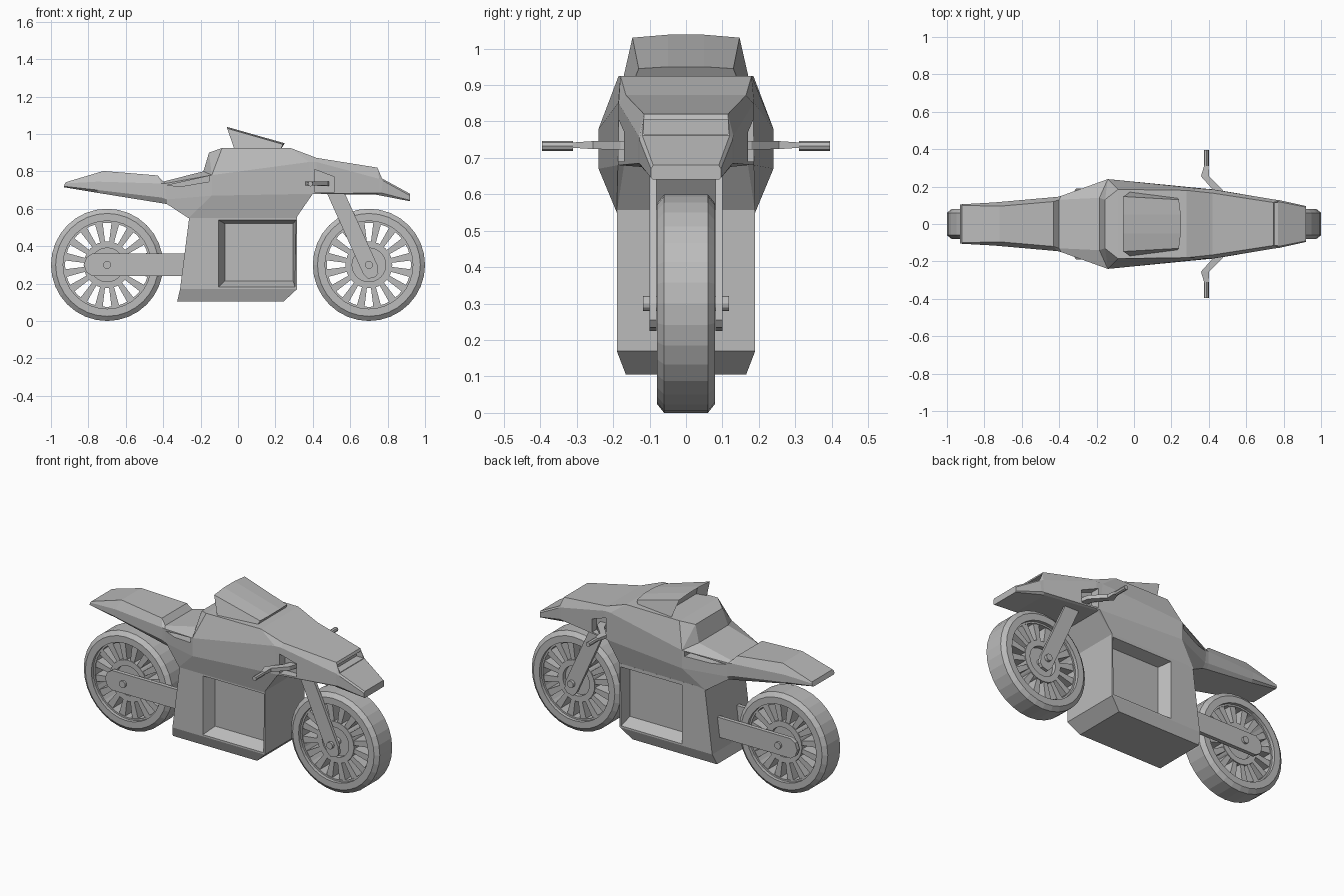
import bpy, bmesh, math
from mathutils import Vector

if "Cube" in bpy.data.objects:
    bpy.data.objects.remove(bpy.data.objects["Cube"])

grey = bpy.data.materials.new("mid grey")
grey.diffuse_color = (0.5, 0.5, 0.5, 1)
grey.use_nodes = True
grey.node_tree.nodes["Principled BSDF"].inputs["Base Color"].default_value = grey.diffuse_color


def finish(name, bm, cutters=()):
    bmesh.ops.remove_doubles(bm, verts=bm.verts, dist=1e-5)
    bmesh.ops.recalc_face_normals(bm, faces=bm.faces)
    me = bpy.data.meshes.new(name)
    bm.to_mesh(me)
    bm.free()
    ob = bpy.data.objects.new(name, me)
    bpy.context.collection.objects.link(ob)
    me.materials.append(grey)
    for c in cutters:
        m = ob.modifiers.new("cut", 'BOOLEAN')
        m.operation, m.object, m.solver = 'DIFFERENCE', c, 'EXACT'
        c.hide_render = True
        c.hide_set(True)
    return ob


def loft(bm, rings, closed=False):
    """Skin rings of 3D points; cap the ends unless closed."""
    rows = [[bm.verts.new(p) for p in r] for r in rings]
    n = len(rows[0])
    pairs = list(zip(rows, rows[1:])) + ([(rows[-1], rows[0])] if closed else [])
    for a, b in pairs:
        for i in range(n):
            j = (i + 1) % n
            bm.faces.new((a[i], a[j], b[j], b[i]))
    if not closed:
        bm.faces.new(rows[0][::-1])
        bm.faces.new(rows[-1])


def plate(bm, outline, y0, y1):
    """Prism of an x/z outline between two y values."""
    loft(bm, [[(x, y, z) for x, z in outline] for y in (y0, y1)])


def spin(bm, cx, cz, profile, n=32):
    """Lathe a closed (radius, y) profile about the wheel axle."""
    rings = []
    for i in range(n):
        a = 2 * math.pi * i / n
        rings.append([(cx + r * math.sin(a), y, cz + r * math.cos(a)) for r, y in profile])
    loft(bm, rings, closed=True)


def cylinder(bm, cx, cz, r, y0, y1, n=12):
    plate(bm, [(cx + r * math.cos(2 * math.pi * i / n), cz + r * math.sin(2 * math.pi * i / n))
               for i in range(n)], y0, y1)


def mirrored(half):
    return half + [(x, -y, z) for x, y, z in reversed(half)]


# Wheels: tyre, rim, spokes and hub
for name, cx in (("rear", -0.7), ("front", 0.7)):
    bm = bmesh.new()
    spin(bm, cx, 0.3, [(0.235, -0.08), (0.275, -0.08), (0.3, -0.06), (0.3, 0.06),
                       (0.275, 0.08), (0.235, 0.08)])
    finish(name + "_tyre", bm)
    bm = bmesh.new()
    spin(bm, cx, 0.3, [(0.225, -0.06), (0.24, -0.06), (0.24, 0.06), (0.225, 0.06)])
    spin(bm, cx, 0.3, [(0.09, -0.06), (0.125, -0.06), (0.125, 0.06), (0.09, 0.06)])
    cylinder(bm, cx, 0.3, 0.095, -0.035, 0.035, 24)
    for i in range(16):
        a = 2 * math.pi * (i + 0.5) / 16
        d, t = Vector((math.sin(a), math.cos(a))), Vector((math.cos(a), -math.sin(a)))
        c = Vector((cx, 0.3))
        quad = [c + d * 0.12 - t * 0.013, c + d * 0.12 + t * 0.013,
                c + d * 0.23 + t * 0.021, c + d * 0.23 - t * 0.021]
        plate(bm, [tuple(p) for p in quad], -0.055, 0.055)
    finish(name + "_spoked_rim", bm)
    bm = bmesh.new()
    cylinder(bm, cx, 0.3, 0.021, -0.118, 0.118)
    finish(name + "_axle", bm)

# Fork legs and swingarm, both sides
fork_outline = [(0.45, 0.74), (0.545, 0.74), (0.745, 0.30), (0.75, 0.255), (0.735, 0.235),
                (0.695, 0.225), (0.67, 0.25)]
arm_outline = [(-0.25, 0.24), (-0.25, 0.36), (-0.78, 0.36), (-0.81, 0.34), (-0.825, 0.30),
               (-0.81, 0.26), (-0.78, 0.24)]
for s, side in ((-1, "right"), (1, "left")):
    bm = bmesh.new()
    plate(bm, fork_outline, s * 0.081, s * 0.1)
    finish("fork_leg_" + side, bm)
    bm = bmesh.new()
    plate(bm, arm_outline, s * 0.081, s * 0.105)
    finish("swingarm_" + side, bm)

# Engine block with a tapered bay on each side
bays = []
for s in (-1, 1):
    bm = bmesh.new()
    loft(bm, [[(-0.105, s * 0.191, 0.18), (0.305, s * 0.191, 0.18), (0.31, s * 0.191, 0.54),
               (-0.105, s * 0.191, 0.54)],
              [(-0.07, s * 0.12, 0.215), (0.295, s * 0.12, 0.215), (0.295, s * 0.12, 0.52),
               (-0.07, s * 0.12, 0.52)]])
    bays.append(finish("bay_cutter", bm))
bm = bmesh.new()
loft(bm, [[(a, -w, z), (b, -w, z), (b, w, z), (a, w, z)] for a, b, w, z in
          ((-0.325, 0.245, 0.165, 0.105), (-0.31, 0.315, 0.19, 0.17), (-0.26, 0.315, 0.19, 0.56))])
finish("engine_block", bm, bays)

# Cutters for the handlebar openings, side vents and headlight
cutters = []
bar_hole = [(0.41, 0.69), (0.41, 0.81), (0.515, 0.77), (0.515, 0.69)]
vent = [(-0.38, 0.725), (-0.155, 0.775), (-0.155, 0.745), (-0.3, 0.72)]
for s in (-1, 1):
    for outline, depth in ((bar_hole, 0.13), (vent, 0.12)):
        bm = bmesh.new()
        plate(bm, outline, s * depth, s * 0.3)
        cutters.append(finish("side_cutter", bm))
bm = bmesh.new()
plate(bm, [(0.72, 0.765), (0.9, 0.765), (0.9, 0.805), (0.72, 0.805)], -0.115, 0.115)
cutters.append(finish("headlight_cutter", bm))

# Fairing from tail to nose: each half section runs bottom, low side, high side, top
low, high, base = (-0.14, 0.24, 0.67), (-0.14, 0.24, 0.78), (-0.265, 0.19, 0.55)
sections = [
    [(-0.93, 0.095, 0.715), (-0.93, 0.105, 0.72), (-0.925, 0.105, 0.735), (-0.92, 0.1, 0.742)],
    [(-0.75, 0.1, 0.685), (-0.75, 0.115, 0.70), (-0.75, 0.115, 0.745), (-0.72, 0.095, 0.802)],
    [(-0.41, 0.13, 0.63), (-0.41, 0.145, 0.66), (-0.41, 0.145, 0.735), (-0.43, 0.12, 0.778)],
    [(-0.38, 0.13, 0.625), (-0.38, 0.15, 0.65), (-0.39, 0.15, 0.735), (-0.40, 0.13, 0.745)],
    [base, low, high, (-0.185, 0.14, 0.80)],
    [base, low, high, (-0.155, 0.13, 0.90)],
    [base, low, high, (-0.085, 0.185, 0.925)],
    [(0.31, 0.19, 0.55), (0.40, 0.187, 0.68), (0.38, 0.187, 0.85), (0.28, 0.18, 0.925)],
    [(0.40, 0.17, 0.68), (0.43, 0.185, 0.68), (0.42, 0.185, 0.85), (0.42, 0.165, 0.872)],
    [(0.74, 0.12, 0.675), (0.75, 0.13, 0.685), (0.755, 0.13, 0.76), (0.745, 0.115, 0.82)],
    [(0.75, 0.12, 0.673), (0.765, 0.128, 0.685), (0.775, 0.128, 0.75), (0.77, 0.12, 0.762)],
    [(0.92, 0.09, 0.64), (0.92, 0.096, 0.645), (0.92, 0.096, 0.67), (0.92, 0.09, 0.68)]]
bm = bmesh.new()
loft(bm, [mirrored(s) for s in sections])
finish("fairing", bm, cutters)

# Windscreen with a hollow rear
bm = bmesh.new()
loft(bm, [mirrored([(-0.02, 0.172, 0.92), (-0.058, 0.147, 1.03), (-0.06, 0.05, 1.038)]),
          mirrored([(0.23, 0.14, 0.92), (0.24, 0.13, 0.945), (0.25, 0.05, 0.95)])])
rear = min(bm.faces, key=lambda f: f.calc_center_median().x)
bmesh.ops.recalc_face_normals(bm, faces=bm.faces)
bmesh.ops.inset_region(bm, faces=[rear], thickness=0.012)
bmesh.ops.translate(bm, verts=rear.verts, vec=(0.07, 0, -0.022))
finish("windscreen", bm)

# Handlebars: a bent tapered arm and an eight-sided grip on each side
for s, side in ((-1, "right"), (1, "left")):
    bm = bmesh.new()
    loft(bm, [[(x - w, s * y, 0.735 - h), (x + w, s * y, 0.735 - h),
               (x + w, s * y, 0.735 + h), (x - w, s * y, 0.735 + h)] for x, y, w, h in
              ((0.47, 0.12, 0.02, 0.012), (0.45, 0.18, 0.025, 0.012), (0.38, 0.255, 0.022, 0.011),
               (0.387, 0.315, 0.011, 0.007))])
    finish("handlebar_arm_" + side, bm)
    bm = bmesh.new()
    cylinder(bm, 0.387, 0.733, 0.014, s * 0.31, s * 0.395, 8)
    finish("grip_" + side, bm)
